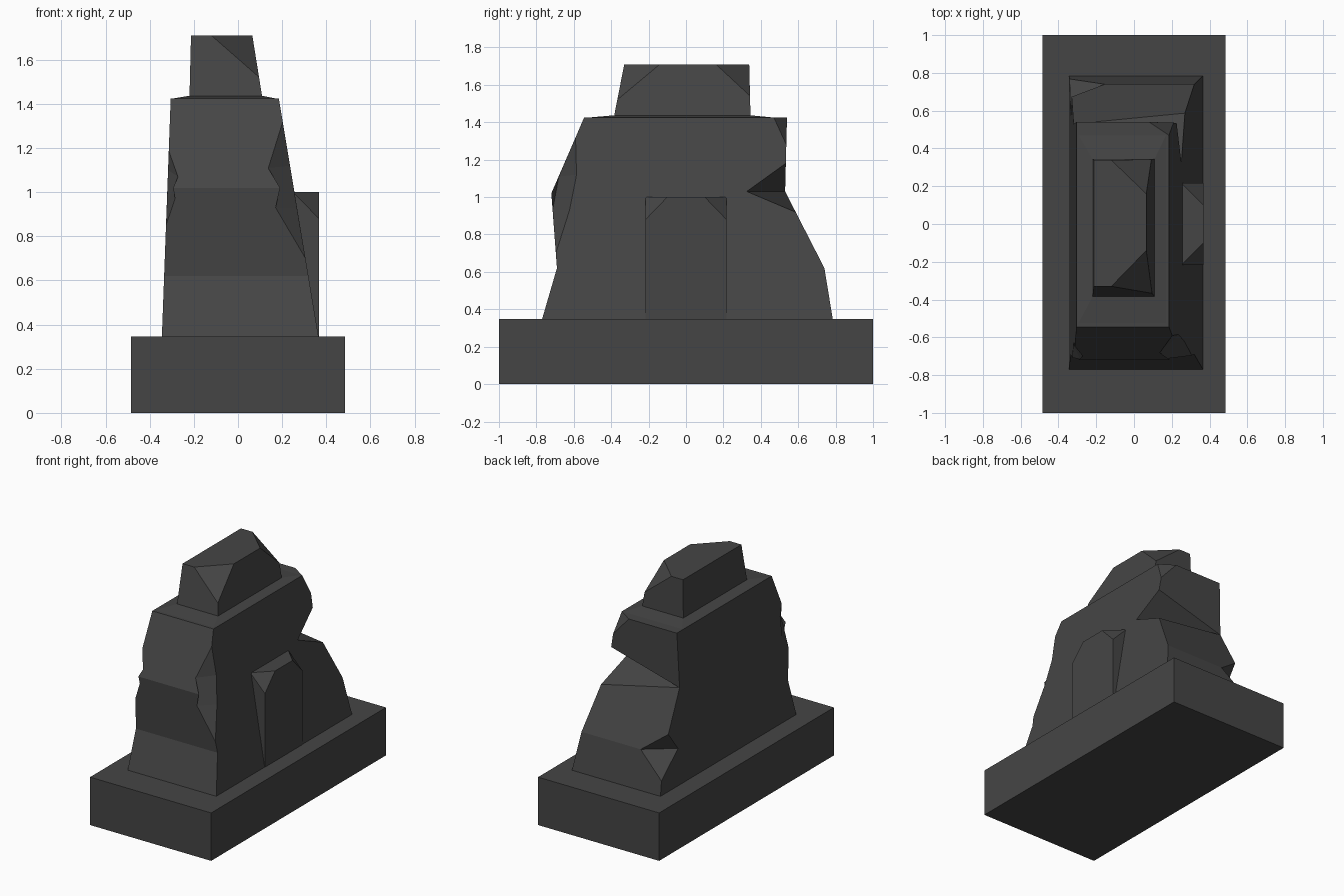
import bpy, bmesh
from mathutils import Vector

if "Cube" in bpy.data.objects:
    bpy.data.objects.remove(bpy.data.objects["Cube"])

stone = bpy.data.materials.new("dark_stone")
stone.diffuse_color = (0.06, 0.06, 0.06, 1)
stone.use_nodes = True
stone.node_tree.nodes["Principled BSDF"].inputs["Base Color"].default_value = stone.diffuse_color


def finish(name, bm):
    bmesh.ops.recalc_face_normals(bm, faces=bm.faces[:])
    me = bpy.data.meshes.new(name)
    bm.to_mesh(me)
    bm.free()
    me.materials.append(stone)
    ob = bpy.data.objects.new(name, me)
    bpy.context.collection.objects.link(ob)
    return ob


def loft(name, ring_a, ring_b):
    """Solid between two rings with equal point counts."""
    bm = bmesh.new()
    a = [bm.verts.new(p) for p in ring_a]
    b = [bm.verts.new(p) for p in ring_b]
    bm.faces.new(a)
    bm.faces.new(b[::-1])
    for i in range(len(a)):
        j = (i + 1) % len(a)
        bm.faces.new((a[i], b[i], b[j], a[j]))
    return finish(name, bm)


def block(name, low, high):
    """Tapered block; each end is (x0, x1, y0, y1, z)."""
    def ring(x0, x1, y0, y1, z):
        return [(x0, y0, z), (x1, y0, z), (x1, y1, z), (x0, y1, z)]
    return loft(name, ring(*low), ring(*high))


def chip(ob, points):
    """Knock the convex hull of the points out of an object."""
    bm = bmesh.new()
    for p in points:
        bm.verts.new(p)
    res = bmesh.ops.convex_hull(bm, input=bm.verts[:])
    loose = [v for v in bm.verts if not v.link_faces]
    bmesh.ops.delete(bm, geom=loose, context='VERTS')
    cutter = finish("chip_cutter", bm)
    cutter.hide_render = True
    mod = ob.modifiers.new("chip", 'BOOLEAN')
    mod.operation = 'DIFFERENCE'
    mod.solver = 'EXACT'
    mod.object = cutter
    bpy.context.view_layer.objects.active = ob
    bpy.ops.object.modifier_apply(modifier=mod.name)
    bpy.data.objects.remove(cutter)


# plinth
block("plinth", (-.485, .485, -1, 1, 0), (-.485, .485, -1, 1, .347))

# main rock: side profile (y, z), sides leaning inward with height
profile = [(-.77, .345), (.785, .345), (.74, .62), (.53, 1.03), (.54, 1.425),
           (-.545, 1.425), (-.59, 1.32), (-.72, 1.02), (-.69, .62)]
rock = loft("main_rock",
            [(-.345 + .037 * (z - .345), y, z) for y, z in profile],
            [(.365 - .1667 * (z - .345), y, z) for y, z in profile])

# deep wedge notch in the back, fading out towards the left edge
tip = Vector((-.318, .53, 1.03))
inner, upper, lower = [tip + 1.3 * (Vector(p) - tip) for p in
                       ((.25, .325, 1.03), (.226, .533, 1.18), (.268, .585, .92))]
chip(rock, [tip, inner, upper + .5 * (upper - inner), lower + .5 * (lower - inner)])

# front right corner chip
chip(rock, [(.203, -.59, 1.32), (.135, -.68, 1.11), (.17, -.713, .93),
            (.236, -.585, 1.12), (.267, -.622, .93), (.306, -.696, .7), (.4, -.85, 1.0)])
# front left corner chip
chip(rock, [(-.314, -.646, 1.19), (-.27, -.697, 1.07), (-.285, -.716, .97),
            (-.317, -.625, 1.1), (-.322, -.64, .95), (-.326, -.707, .85), (-.45, -.85, 1.0)])
# back left lower chip
chip(rock, [(-.33, .674, .75), (-.341, .768, .45), (-.155, .74, .62),
            (-.335, .57, .61), (-.45, .9, .6)])
# back right top chip
chip(rock, [(.185, .47, 1.425), (.08, .54, 1.425), (.209, .536, 1.28), (.3, .65, 1.5)])

# sloped shoulder on top of the rock
block("shoulder", (-.3, .175, -.535, .48, 1.424), (-.22, .11, -.385, .345, 1.437))

# cap rock with two broken top corners
cap = block("cap_rock", (-.22, .11, -.385, .345, 1.43), (-.213, .065, -.33, .338, 1.71))
chip(cap, [(-.12, .338, 1.71), (.065, .16, 1.71), (.092, .342, 1.54), (.2, .45, 1.85)])
chip(cap, [(-.12, -.33, 1.71), (.065, -.14, 1.71), (.096, -.367, 1.52),
           (.012, -.272, 1.66), (.2, -.45, 1.85)])

# door slab with both upper corners broken off
door = block("door_slab", (.1, .367, -.216, .216, .33), (.1, .367, -.216, .216, 1.0))
for s in (-1, 1):
    chip(door, [(.25, s * .216, 1.0), (.367, s * .1, 1.0), (.367, s * .216, .88),
                (.47, s * .32, 1.1)])
